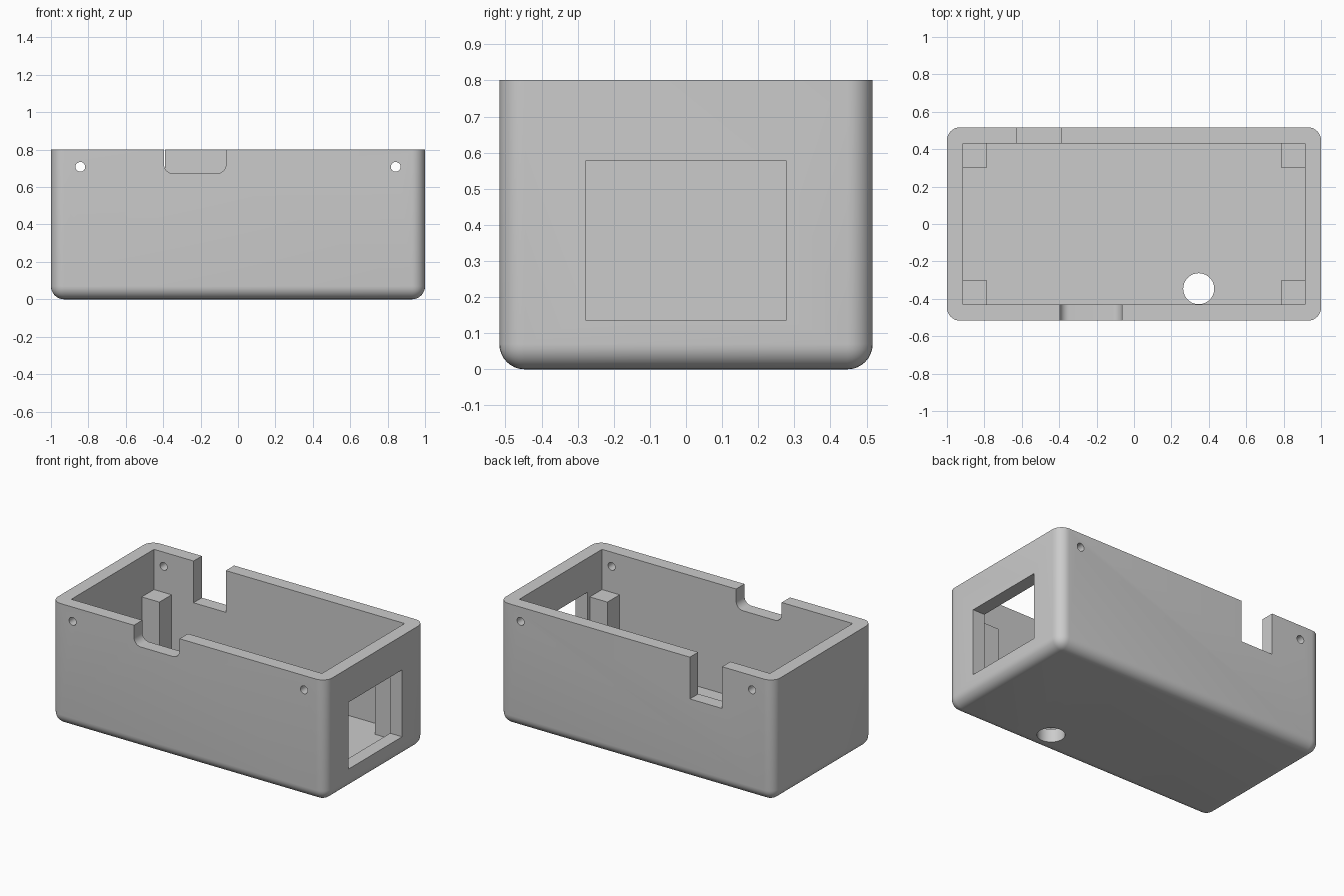
import bpy, bmesh
from mathutils import Matrix, Vector

if "Cube" in bpy.data.objects:
    bpy.data.objects.remove(bpy.data.objects["Cube"])

HX, HY, H, WALL = 1.0, 0.517, 0.802, 0.087
IX, IY = HX - WALL, HY - WALL


def make_object(name, bm):
    mesh = bpy.data.meshes.new(name)
    bm.to_mesh(mesh)
    bm.free()
    obj = bpy.data.objects.new(name, mesh)
    bpy.context.collection.objects.link(obj)
    return obj


def box(name, lo, hi, radius=0, rounded=None, segments=8):
    """Box between two corners; edges accepted by rounded(a, b) are filleted."""
    lo, hi = Vector(lo), Vector(hi)
    bm = bmesh.new()
    bmesh.ops.create_cube(bm, size=1)
    for v in bm.verts:
        v.co = Vector(((lo[i] + hi[i]) / 2 + v.co[i] * (hi[i] - lo[i]) for i in range(3)))
    if rounded:
        edges = [e for e in bm.edges if rounded(e.verts[0].co, e.verts[1].co)]
        bmesh.ops.bevel(bm, geom=edges, offset=radius, offset_type='OFFSET',
                        segments=segments, profile=0.5, affect='EDGES', clamp_overlap=True)
    return make_object(name, bm)


def cylinder(name, centre, radius, depth, axis='Z'):
    bm = bmesh.new()
    rot = Matrix.Rotation(1.5707963, 4, 'X') if axis == 'Y' else Matrix.Identity(4)
    bmesh.ops.create_cone(bm, cap_ends=True, segments=40, radius1=radius, radius2=radius,
                          depth=depth, matrix=Matrix.Translation(centre) @ rot)
    return make_object(name, bm)


def combine(target, tool, operation='DIFFERENCE'):
    """Apply a boolean and remove the tool object."""
    tool.hide_render = True
    mod = target.modifiers.new(tool.name, 'BOOLEAN')
    mod.operation, mod.solver, mod.object = operation, 'EXACT', tool
    bpy.context.view_layer.objects.active = target
    bpy.ops.object.modifier_apply(modifier=mod.name)
    bpy.data.objects.remove(tool)


# Outer shell: all edges rounded except the top rim
case = box("enclosure_case", (-HX, -HY, 0), (HX, HY, H), 0.07,
           lambda a, b: min(a.z, b.z) < 0.01)

# Cavity
combine(case, box("cavity", (-IX, -IY, WALL), (IX, IY, 1.2)))

# Corner support posts, sunk slightly into walls and floor
for sx in (-1, 1):
    for sy in (-1, 1):
        xs = sorted((sx * 0.785, sx * (IX + 0.02)))
        ys = sorted((sy * 0.303, sy * (IY + 0.02)))
        combine(case, box("corner_post", (xs[0], ys[0], WALL - 0.02),
                          (xs[1], ys[1], 0.537)), 'UNION')

# Side window, back slot and front notch with rounded lower corners
combine(case, box("side_window", (0.95 - 0.1, -0.279, 0.137), (1.1, 0.279, 0.577)))
combine(case, box("back_slot", (-0.625, 0.38, 0.527), (-0.39, 0.7, 1)))
combine(case, box("front_notch", (-0.396, -0.7, 0.672), (-0.064, -0.38, 1), 0.05,
                  lambda a, b: max(a.z, b.z) < 0.7 and abs(a.y - b.y) > 0.1))

# Lid screw holes through front and back walls
for sx in (-1, 1):
    combine(case, cylinder("screw_hole", (sx * 0.843, 0, 0.708), 0.026, 1.4, 'Y'))

# Round opening in the floor
combine(case, cylinder("floor_hole", (0.346, -0.346, 0.05), 0.083, 0.4))

bpy.ops.object.select_all(action='DESELECT')
case.select_set(True)
bpy.context.view_layer.objects.active = case
bpy.ops.object.shade_smooth_by_angle(angle=0.5)
